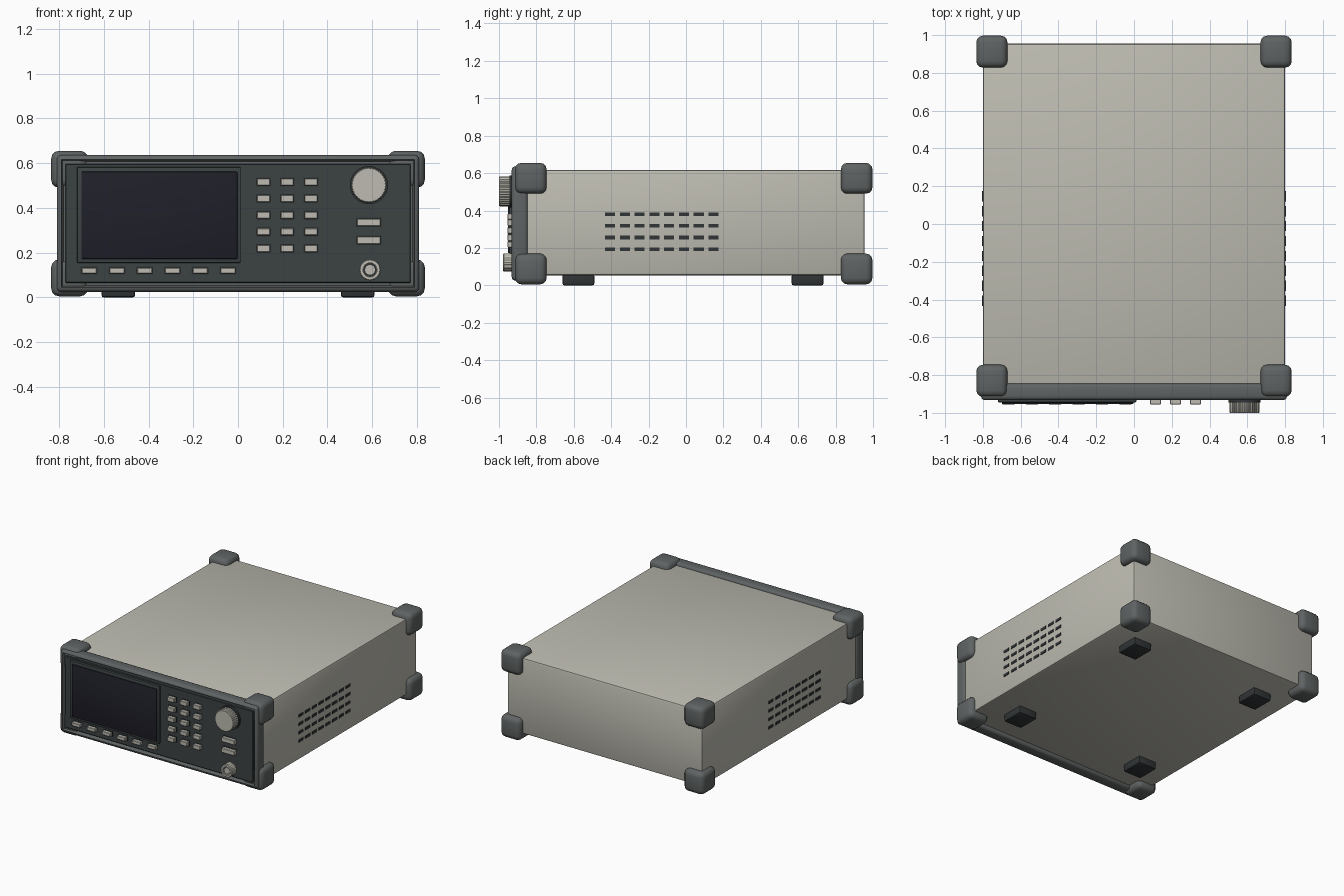
import bpy, bmesh, math
from mathutils import Matrix, Vector

if "Cube" in bpy.data.objects:
    bpy.data.objects.remove(bpy.data.objects["Cube"])


def material(name, r, g, b):
    m = bpy.data.materials.new(name)
    m.use_nodes = True
    m.diffuse_color = (r, g, b, 1)
    m.node_tree.nodes["Principled BSDF"].inputs["Base Color"].default_value = (r, g, b, 1)
    return m


BEIGE = material("warm_grey", 0.51, 0.50, 0.44)
RUBBER = material("rubber_grey", 0.115, 0.125, 0.125)
PANEL = material("panel_grey", 0.045, 0.055, 0.055)
GLASS = material("screen_glass", 0.014, 0.014, 0.023)
DARK = material("dark_trim", 0.03, 0.035, 0.037)


def finish(bm, name, mat, smooth=True):
    mesh = bpy.data.meshes.new(name)
    bmesh.ops.recalc_face_normals(bm, faces=bm.faces)
    bm.to_mesh(mesh)
    bm.free()
    mesh.materials.append(mat)
    ob = bpy.data.objects.new(name, mesh)
    bpy.context.collection.objects.link(ob)
    if smooth:
        bpy.ops.object.select_all(action="DESELECT")
        ob.select_set(True)
        bpy.context.view_layer.objects.active = ob
        bpy.ops.object.shade_smooth_by_angle(angle=math.radians(35))
    return ob


def add_box(bm, x, y, z, bevel=0, segments=2):
    """Box given as (low, high) pairs, with rounded edges."""
    low, high = Vector((x[0], y[0], z[0])), Vector((x[1], y[1], z[1]))
    place = Matrix.Translation((low + high) / 2) @ Matrix.Diagonal((*(high - low), 1))
    verts = bmesh.ops.create_cube(bm, size=1, matrix=place)["verts"]
    if bevel:
        edges = list({e for v in verts for e in v.link_edges})
        bmesh.ops.bevel(bm, geom=edges, offset=bevel, segments=segments,
                        profile=0.5, affect="EDGES")


def box(name, mat, x, y, z, bevel=0, segments=2):
    bm = bmesh.new()
    add_box(bm, x, y, z, bevel, segments)
    return finish(bm, name, mat)


def lathe(name, mat, x, z, profile, sides=48, knurl=0):
    """Turn (radius, y) points about a front-facing axis, with optional grip ridges."""
    bm = bmesh.new()
    rings = []
    for r, y in profile:
        ring = []
        for i in range(sides):
            a = math.tau * i / sides
            rr = r - knurl * (i % 2)
            ring.append(bm.verts.new((x + rr * math.cos(a), y, z + rr * math.sin(a))))
        rings.append(ring)
    for a, b in zip(rings, rings[1:]):
        for i in range(sides):
            j = (i + 1) % sides
            bm.faces.new((a[i], a[j], b[j], b[i]))
    bm.faces.new(rings[0])
    bm.faces.new(rings[-1])
    return finish(bm, name, mat)


# Case
box("case", BEIGE, (-0.8, 0.8), (-0.86, 0.955), (0.053, 0.617), 0.014)

# Front bezel: rounded block with a recessed opening
bm = bmesh.new()
add_box(bm, (-0.81, 0.81), (-0.932, -0.845), (0.025, 0.636), 0.02, 3)
bm.normal_update()
front = min(bm.faces, key=lambda f: f.calc_center_median().y)
bmesh.ops.inset_region(bm, faces=[front], thickness=0.013)
bmesh.ops.translate(bm, verts=front.verts, vec=(0, 0.03, 0))
finish(bm, "front_bezel", RUBBER)
box("front_panel", PANEL, (-0.772, 0.772), (-0.927, -0.89), (0.064, 0.597), 0.004, 1)

# Rubber corner guards
names = {-1: "right", 1: "left"}
for sx in (-1, 1):
    x = sorted((sx * 0.67, sx * 0.835))
    for end, y in (("front", (-0.915, -0.745)), ("rear", (0.828, 0.997))):
        for level, z in (("lower", (0.005, 0.17)), ("upper", (0.49, 0.655))):
            box(f"{names[sx]}_{end}_{level}_corner_guard", RUBBER, x, y, z, 0.035, 3)

# Feet
for sx in (-1, 1):
    for end, yc in (("front", -0.575), ("rear", 0.65)):
        box(f"{names[sx]}_{end}_foot", DARK, sorted((sx * 0.46, sx * 0.61)),
            (yc - 0.085, yc + 0.085), (0, 0.06), 0.01)

# Side ventilation slots
for sx in (-1, 1):
    bm = bmesh.new()
    for row in range(4):
        for col in range(8):
            y, z = -0.406 + 0.079 * col, 0.193 + 0.0625 * row
            add_box(bm, sorted((sx * 0.798, sx * 0.804)),
                    (y - 0.027, y + 0.027), (z - 0.01, z + 0.01))
    finish(bm, f"{names[sx]}_vents", DARK, False)

# Display
box("screen_frame", PANEL, (-0.72, 0.012), (-0.945, -0.92), (0.154, 0.583), 0.006)
box("screen", GLASS, (-0.7, -0.003), (-0.953, -0.93), (0.172, 0.562), 0.004)


# Key groups: each key sits on a thin dark surround
def keys(name, xs, zs, w, h):
    caps, rims = bmesh.new(), bmesh.new()
    for x in xs:
        for z in zs:
            add_box(caps, (x - w / 2, x + w / 2), (-0.955, -0.92),
                    (z - h / 2, z + h / 2), 0.003, 1)
            add_box(rims, (x - w / 2 - 0.004, x + w / 2 + 0.004), (-0.93, -0.92),
                    (z - h / 2 - 0.004, z + h / 2 + 0.004))
    finish(caps, name, BEIGE)
    finish(rims, name + "_surrounds", DARK, False)


keys("soft_keys", [-0.665 + 0.124 * i for i in range(6)], [0.12], 0.068, 0.026)
keys("keypad", [0.114 + 0.106 * i for i in range(3)],
     [0.219 + 0.0742 * i for i in range(5)], 0.058, 0.032)
keys("wide_buttons", [0.585], [0.255, 0.335], 0.106, 0.034)

# Rotary knob on its flange
lathe("knob_flange", DARK, 0.585, 0.502, [(0.085, -0.92), (0.085, -0.945)])
lathe("knob", BEIGE, 0.585, 0.502,
      [(0.08, -0.94), (0.08, -0.994), (0.076, -1.0)], 72, 0.003)

# Coaxial socket: collar, dark bore and centre sleeve
lathe("socket_collar", BEIGE, 0.59, 0.123,
      [(0.048, -0.92), (0.048, -0.974), (0.045, -0.978), (0.032, -0.978), (0.032, -0.94)],
      48, 0.002)
lathe("socket_bore", DARK, 0.59, 0.123, [(0.031, -0.93), (0.031, -0.945)])
lathe("socket_sleeve", BEIGE, 0.59, 0.123, [(0.024, -0.93), (0.024, -0.972)], 32)
